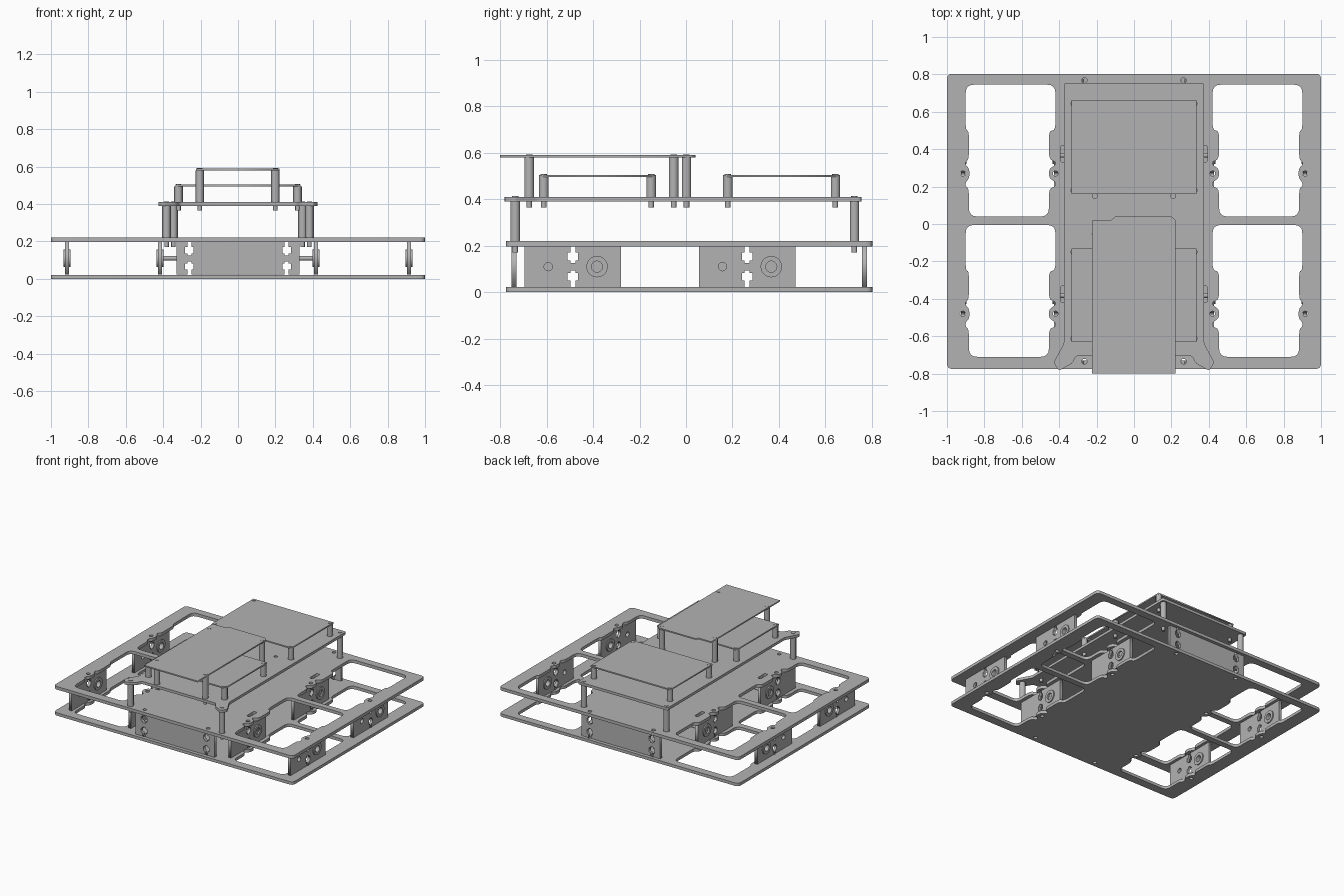
import bpy
import math
from mathutils import Vector, Matrix

cube = bpy.data.objects.get("Cube")
if cube:
    bpy.data.objects.remove(cube, do_unlink=True)

grey = bpy.data.materials.new("plain grey")
grey.use_nodes = True
grey.diffuse_color = (0.45, 0.45, 0.45, 1)
grey.node_tree.nodes["Principled BSDF"].inputs["Base Color"].default_value = grey.diffuse_color


def mirrored(half):
    """Complete an outline given for +x, listed from back to front."""
    return half + [(-x, y) for x, y in reversed(half)]


def rounded(pts, r, steps=4):
    out = []
    n = len(pts)
    for i in range(n):
        a, b, c = Vector(pts[i - 1]), Vector(pts[i]), Vector(pts[(i + 1) % n])
        p = b + (a - b).normalized() * min(r, (a - b).length * 0.48)
        q = b + (c - b).normalized() * min(r, (c - b).length * 0.48)
        for k in range(steps + 1):
            t = k / steps
            out.append(tuple(p * (1 - t) ** 2 + b * 2 * t * (1 - t) + q * t * t))
    return out


def circle(x, y, r, n=20):
    return [(x + r * math.cos(math.tau * k / n), y + r * math.sin(math.tau * k / n))
            for k in range(n)]


def box(x0, x1, y0, y1):
    return [(x0, y0), (x1, y0), (x1, y1), (x0, y1)]


def plate(name, loops, lo, hi, axis="z"):
    """Extrude flat loops (the first is the outline, the rest holes) along an axis."""
    cu = bpy.data.curves.new(name, "CURVE")
    cu.dimensions = "2D"
    cu.fill_mode = "BOTH"
    cu.extrude = (hi - lo) / 2
    for loop in loops:
        s = cu.splines.new("POLY")
        s.points.add(len(loop) - 1)
        for point, (x, y) in zip(s.points, loop):
            point.co = (x, y, 0, 1)
        s.use_cyclic_u = True
    tmp = bpy.data.objects.new(name + "_curve", cu)
    bpy.context.collection.objects.link(tmp)
    graph = bpy.context.evaluated_depsgraph_get()
    mesh = bpy.data.meshes.new_from_object(tmp.evaluated_get(graph))
    bpy.data.objects.remove(tmp, do_unlink=True)
    mid = (lo + hi) / 2
    turn = {"z": Matrix.Identity(4),
            "x": Matrix(((0, 0, 1, 0), (1, 0, 0, 0), (0, 1, 0, 0), (0, 0, 0, 1))),
            "y": Matrix(((1, 0, 0, 0), (0, 0, -1, 0), (0, 1, 0, 0), (0, 0, 0, 1)))}[axis]
    shift = {"z": (0, 0, mid), "x": (mid, 0, 0), "y": (0, mid, 0)}[axis]
    mesh.transform(Matrix.Translation(shift) @ turn)
    mesh.materials.clear()
    mesh.materials.append(grey)
    ob = bpy.data.objects.new(name, mesh)
    bpy.context.collection.objects.link(ob)
    return ob


def post(name, x, y, z0, z1, pin=0.03):
    """Hexagonal standoff with a thin screw end under its deck."""
    plate(name, [circle(x, y, 0.023, 6)], z0, z1)
    plate(name + "_pin", [circle(x, y, 0.012, 12)], z0 - 0.02 - pin, z0)


def slotted(half_width, centre, slots):
    """Upright wall outline with a cross-shaped slot at top and bottom."""
    z0, z1, mid = 0.022, 0.197, 0.11
    top = [(centre - half_width, z1)]
    for s in slots:
        right = [(0.011, z1), (0.011, 0.17), (0.023, 0.17), (0.023, 0.137),
                 (0.011, 0.137), (0.011, 0.126)]
        top += [(s - dx, z) for dx, z in right] + [(s + dx, z) for dx, z in reversed(right)]
    top.append((centre + half_width, z1))
    return top + [(x, max(z0, 2 * mid - z)) for x, z in reversed(top)]


# Lower and upper frame decks with four wheel openings
def opening(dy, side):
    outer = [(0.90, 0.745), (0.90, 0.5), (0.883, 0.5), (0.883, 0.345), (0.90, 0.335),
             (0.90, 0.315), (0.88, 0.295), (0.88, 0.245), (0.90, 0.225), (0.90, 0.20),
             (0.883, 0.19), (0.883, 0.04)]
    inner = [(0.42 if x > 0.89 else 0.455, y) for x, y in outer]
    return [(side * x, y + dy) for x, y in rounded(outer + inner[::-1], 0.045)]


SIDES = (-1, 1)
OFFSETS = (0, -0.75)
outline = rounded(box(-1, 1, -0.775, 0.803), 0.03)
holes = [opening(d, s) for d in OFFSETS for s in SIDES]
holes += [circle(s * x, 0.27 + d, 0.014) for s in SIDES for d in OFFSETS for x in (0.915, 0.42)]
holes += [circle(s * 0.265, y, 0.014) for s in SIDES for y in (0.768, -0.735)]
cable_slots = [rounded(box(s * 0.378 - 0.014, s * 0.378 + 0.014, 0.33 + d, 0.42 + d), 0.012)
               for s in SIDES for d in OFFSETS]
plate("lower_deck", [outline] + holes, 0, 0.022)
plate("upper_deck", [outline] + holes + cable_slots, 0.197, 0.22)

# Front and back walls
for name, y in (("front_wall", -0.74), ("back_wall", 0.768)):
    plate(name, [slotted(0.33, 0, (-0.26, 0.26))], y - 0.011, y + 0.011, "y")

# Wheel mounts with bearing flanges and shafts
for s in SIDES:
    for d in OFFSETS:
        wall = slotted(0.208, 0.263 + d, (0.263 + d,))
        hub = (0.367 + d, 0.11)
        for name, x in (("outer_mount", s * 0.915), ("inner_mount", s * 0.418)):
            cuts = [circle(*hub, 0.024)]
            if name == "outer_mount":
                cuts.append(circle(0.157 + d, 0.11, 0.018))
            plate(name, [wall] + cuts, x - 0.011, x + 0.011, "x")
            plate(name + "_bearing", [circle(*hub, 0.046, 28), circle(*hub, 0.024)],
                  x - 0.019, x + 0.019, "x")
        ends = sorted((s * 0.31, s * 0.425))
        plate("shaft", [circle(*hub, 0.012)], *ends, "x")
        plate("shaft_collar", [circle(*hub, 0.024), circle(*hub, 0.012)],
              s * 0.418 - 0.008, s * 0.418 + 0.008, "x")

# Raised central deck with flared front ears
ears = mirrored([(0.375, 0.755), (0.375, -0.64), (0.43, -0.74), (0.402, -0.785),
                 (0.33, -0.745), (0.31, -0.705)])
corners = [(s * x, y) for s in SIDES for x, y in ((0.345, 0.725), (0.382, -0.735))]
extra = [circle(s * 0.21, 0.15, 0.013) for s in SIDES]
plate("raised_deck", [rounded(ears, 0.015)] + extra, 0.39, 0.41)
for x, y in corners:
    post("deck_post", x, y, 0.22, 0.39)
    plate("deck_screw", [circle(x, y, 0.014)], 0.41, 0.413)

# Two low boards on short posts
for name, y0, y1 in (("back_board", 0.16, 0.663), ("front_board", -0.632, -0.13)):
    plate(name, [box(-0.335, 0.335, y0, y1)], 0.495, 0.505)
    for s in SIDES:
        for y in (y0 + 0.02, y1 - 0.02):
            post("board_post", s * 0.318, y, 0.41, 0.495, 0.025)
            plate("board_screw", [circle(s * 0.318, y, 0.014)], 0.505, 0.508)

# Tall top board on long posts
top_outline = [(-0.225, -0.8), (0.222, -0.8), (0.222, 0.02), (0.2, 0.04), (-0.1, 0.04),
               (-0.125, 0.02), (-0.225, 0.02)]
plate("top_board", [top_outline], 0.58, 0.59)
for x, y in ((-0.204, -0.675), (0.2, -0.675), (-0.204, -0.053), (0.2, 0.002)):
    post("top_post", x, y, 0.41, 0.58, 0.025)
    plate("top_screw", [circle(x, y, 0.014)], 0.59, 0.592)
